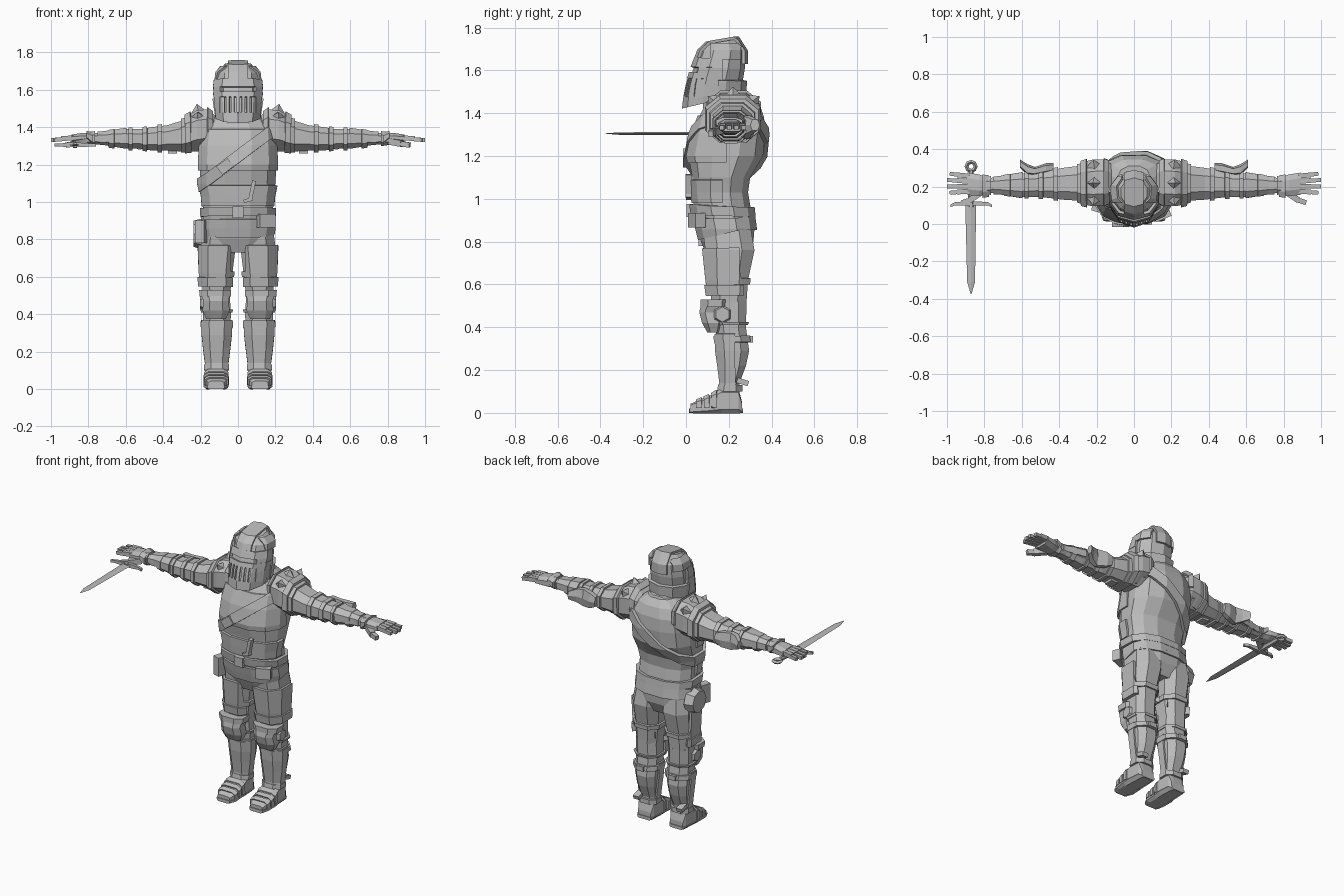
import bpy, bmesh, math
from mathutils import Matrix, Vector, Euler

if "Cube" in bpy.data.objects:
    bpy.data.objects.remove(bpy.data.objects["Cube"])

GREY = bpy.data.materials.new("steel grey")
GREY.diffuse_color = (0.5, 0.5, 0.5, 1)
GREY.use_nodes = True
GREY.node_tree.nodes["Principled BSDF"].inputs["Base Color"].default_value = GREY.diffuse_color


def finish(name, bm, mirror=False, thick=0):
    bmesh.ops.recalc_face_normals(bm, faces=bm.faces) if not thick else None
    me = bpy.data.meshes.new(name)
    bm.to_mesh(me)
    bm.free()
    me.materials.append(GREY)
    ob = bpy.data.objects.new(name, me)
    bpy.context.collection.objects.link(ob)
    if thick:
        m = ob.modifiers.new("thickness", 'SOLIDIFY')
        m.thickness, m.offset = thick, 1
    if mirror:
        m = ob.modifiers.new("mirror", 'MIRROR')
        m.use_mirror_merge = False
    return ob


def loft(name, axis, rings, n=8, phase=0.5, q=0.8, mirror=False):
    """Rings: (position along axis, a0, a1, b0, b1[, tilt])."""
    ang = [-math.pi / 2 + (k + phase) * 2 * math.pi / n for k in range(n)]
    pw = lambda v: math.copysign(abs(v) ** q, v) if abs(v) > 1e-6 else 0
    pts = [(pw(math.cos(t)), pw(math.sin(t))) for t in ang]
    ma, mb = max(p[0] for p in pts), max(abs(p[1]) for p in pts)
    bm = bmesh.new()
    loops = []
    for t, a0, a1, b0, b1, *tilt in rings:
        row = []
        for u, v in pts:
            a = (a0 + a1) / 2 + (a1 - a0) / 2 * u / ma
            b = (b0 + b1) / 2 + (b1 - b0) / 2 * v / mb
            c = t + (tilt[0] * v / mb if tilt else 0)
            row.append(bm.verts.new({'x': (c, a, b), 'y': (a, c, b), 'z': (a, b, c)}[axis]))
        loops.append(row)
    for r, s in zip(loops, loops[1:]):
        for i in range(n):
            j = (i + 1) % n
            bm.faces.new((r[i], r[j], s[j], s[i]))
    bm.faces.new(loops[0])
    bm.faces.new(loops[-1])
    return finish(name, bm, mirror)


def shell(name, src, cuts, thick, mirror=False):
    """Armour plate: part of a surface, thickened outward. Cuts: (axis or normal, low, high)."""
    bm = bmesh.new()
    bm.from_mesh(src.data)
    for ax, lo, hi in cuts:
        nrm = Vector({'x': (1, 0, 0), 'y': (0, 1, 0), 'z': (0, 0, 1)}.get(ax, ax)).normalized()
        for val, sgn in ((lo, -1), (hi, 1)):
            if val is not None:
                bmesh.ops.bisect_plane(bm, geom=bm.verts[:] + bm.edges[:] + bm.faces[:],
                                       plane_co=nrm * val, plane_no=nrm * sgn, clear_outer=True)
    return finish(name, bm, mirror, thick)


def block(name, loc, size, rot=(0, 0, 0), mirror=False):
    bm = bmesh.new()
    bmesh.ops.create_cube(bm, size=1, matrix=Matrix.LocRotScale(Vector(loc), Euler(rot), Vector(size)))
    return finish(name, bm, mirror)


def cone(name, loc, direction, r1, r2, depth, n, mirror=False):
    bm = bmesh.new()
    rot = Vector(direction).to_track_quat('Z', 'Y')
    bmesh.ops.create_cone(bm, cap_ends=True, segments=n, radius1=r1, radius2=r2, depth=depth,
                          matrix=Matrix.LocRotScale(Vector(loc), rot, None))
    return finish(name, bm, mirror)


# Torso with chest, belly and hip plates
torso = loft("torso", 'z', [
    (.88, -.18, .18, .05, .31), (.97, -.185, .185, .035, .30), (1.03, -.185, .185, .035, .29),
    (1.10, -.20, .20, .03, .30), (1.20, -.205, .205, .01, .36), (1.30, -.20, .20, .03, .37),
    (1.38, -.19, .19, .06, .365), (1.44, -.15, .15, .09, .345), (1.48, -.09, .09, .12, .31)], n=12)
shell("chest_plate", torso, [('z', 1.17, 1.38), ('y', None, .19)], .01)
shell("belly_plate", torso, [('z', .97, 1.09), ('y', None, .17)], .014)
shell("chest_sling", torso, [((.607, 0, -.795), -1.017, -.957)], .02)
block("sling_buckle", (-.07, .0, 1.19), (.075, .03, .055), (0, -.65, 0))
block("belly_hook", (.075, .012, 1.06), (.02, .03, .11), (0, .2, 0))
block("belly_hook_tip", (.055, .012, 1.01), (.05, .025, .018), (0, -.3, 0))
hips = loft("hips", 'z', [
    (.73, -.15, .15, .10, .28), (.80, -.18, .18, .07, .315), (.86, -.19, .19, .055, .32),
    (.93, -.185, .185, .04, .31)], n=12)
shell("upper_hip_lame", hips, [('z', .855, .91)], .012)
shell("lower_hip_lame", hips, [((0, -.25, 1), .77, .825)], .012)
shell("waist_belt", torso, [((0, .06, 1), .93, .975)], .02)
block("belt_buckle", (0, .018, .945), (.06, .03, .06))
block("belt_pouch", (.15, .05, .90), (.09, .05, .07), (0, 0, .4))
cone("round_flask", (-.21, .2, .83), (-1, 0, 0), .085, .07, .055, 8)
block("hip_pouch", (-.195, .10, .84), (.05, .07, .12), (0, 0, -.3))
loft("neck_collar", 'z', [(1.40, -.15, .15, .08, .34), (1.45, -.13, .13, .08, .31),
                          (1.50, -.085, .085, .09, .26)], n=10)

# Helmet with keel, visor bars and raised panels
helmet = loft("helmet", 'z', [
    (1.465, -.11, .11, -.01, .265, .035), (1.54, -.115, .115, .01, .265, .01),
    (1.61, -.12, .12, .035, .275), (1.69, -.11, .11, .065, .275),
    (1.735, -.07, .07, .10, .24, .012)], n=10, phase=0, q=.9)
FRONT = ('y', None, .17)
shell("brow_plate", helmet, [('z', 1.612, 1.655), FRONT], .015)
shell("visor_bridge", helmet, [('z', 1.56, 1.588), FRONT], .015)
shell("chin_plate", helmet, [('z', None, 1.478), FRONT], .012)
for i in range(-3, 4):
    shell("visor_bar", helmet, [('z', 1.475, 1.562), ('x', i * .026 - .008, i * .026 + .008), FRONT], .012)
shell("visor_cheek", helmet, [('z', 1.475, 1.562), ('x', .088, None), FRONT], .012, True)
shell("eye_corner", helmet, [('z', 1.585, 1.615), ('x', .085, None), FRONT], .013, True)
shell("helmet_comb", helmet, [('z', 1.63, None), ('x', -.05, .05)], .014)
shell("helmet_side_panel", helmet, [('z', 1.65, 1.72), ('x', .06, None), ('y', .12, .25)], .012, True)
shell("neck_guard", helmet, [('z', None, 1.555), ('y', .15, None)], .02)

# Arms with bands, forearm plates and elbow guards
arm = loft("arm", 'x', [
    (.18, .12, .32, 1.27, 1.44), (.30, .125, .31, 1.27, 1.435), (.38, .13, .30, 1.275, 1.41),
    (.46, .14, .285, 1.275, 1.40), (.52, .145, .275, 1.285, 1.39), (.60, .145, .27, 1.285, 1.39),
    (.72, .165, .25, 1.305, 1.372), (.79, .165, .245, 1.31, 1.368)], mirror=True)
for x0, x1 in ((.405, .43), (.485, .51), (.565, .585), (.66, .69), (.765, .79)):
    shell("arm_band", arm, [('x', x0, x1)], .01, True)
shell("forearm_plate", arm, [('x', .595, .75), ('z', 1.32, None)], .007, True)
loft("elbow_guard", 'x', [(.43, .28, .325, 1.31, 1.37), (.47, .27, .325, 1.29, 1.385),
                          (.53, .26, .305, 1.28, 1.39), (.57, .26, .32, 1.30, 1.385),
                          (.61, .30, .345, 1.32, 1.37)], n=6, mirror=True)
block("arm_buckle", (.35, .21, 1.272), (.05, .06, .025), mirror=True)

# Shoulder armour with pyramid studs
pauldron = loft("shoulder_plate", 'x', [
    (.12, .13, .32, 1.32, 1.46), (.165, .10, .345, 1.29, 1.495), (.22, .095, .345, 1.28, 1.49),
    (.275, .105, .33, 1.27, 1.46)], mirror=True)
shell("shoulder_rim", pauldron, [('x', .25, .275)], .013, True)
loft("shoulder_lame", 'x', [(.27, .105, .325, 1.265, 1.455), (.305, .115, .32, 1.265, 1.445)], mirror=True)
shell("shoulder_collar", pauldron, [('x', .14, .165), ('z', 1.36, None)], .012, True)
for d, p in (((.1, -.75, .65), (.215, .12, 1.465)), ((.1, .75, .65), (.215, .325, 1.465)),
             ((.2, 0, 1), (.215, .22, 1.50))):
    cone("shoulder_stud", p, d, .045, 0, .05, 4, True)

# Hands with fanned fingers
loft("hand", 'x', [(.78, .16, .25, 1.305, 1.365), (.83, .15, .265, 1.305, 1.37),
                   (.89, .155, .275, 1.315, 1.36)], mirror=True)
loft("hand_plate", 'x', [(.775, .145, .26, 1.30, 1.372), (.81, .14, .265, 1.335, 1.38)], mirror=True)
for i in range(4):
    y0, y1, tip = .175 + i * .027, .167 + i * .034, (.985, 1.0, 1.0, .985)[i]
    bm = bmesh.new()
    for xa, xb, ya, yb, z, w in ((.88, .945, y0, (y0 + y1) / 2, 1.341, .026),
                                 (.935, tip, (y0 + y1) / 2, y1, 1.334, .021)):
        bmesh.ops.create_cube(bm, size=1, matrix=Matrix.LocRotScale(
            Vector(((xa + xb) / 2, (ya + yb) / 2, z)),
            Euler((0, .08, math.atan2(yb - ya, xb - xa))), Vector((xb - xa, w, w))))
    finish("finger", bm, True)
block("thumb", (.845, .15, 1.318), (.08, .032, .034), (0, .15, -.6), True)
block("thumb_tip", (.895, .122, 1.308), (.05, .026, .028), (0, .15, -.3), True)

# Sword held under one palm
loft("sword_blade", 'y', [(.10, -.902, -.844, 1.298, 1.312), (-.31, -.892, -.85, 1.299, 1.311),
                          (-.375, -.873, -.869, 1.304, 1.306)], n=4, phase=0)
loft("sword_grip", 'y', [(.09, -.885, -.857, 1.292, 1.318), (.19, -.888, -.854, 1.29, 1.32),
                         (.285, -.883, -.859, 1.293, 1.317)], n=6)
loft("sword_guard", 'x', [(-.98, .09, .105, 1.297, 1.313), (-.955, .10, .118, 1.297, 1.313),
                          (-.90, .10, .12, 1.293, 1.317), (-.84, .10, .12, 1.293, 1.317),
                          (-.785, .10, .118, 1.297, 1.313), (-.76, .09, .105, 1.297, 1.313)], n=4)
bpy.ops.mesh.primitive_torus_add(location=(-.871, .308, 1.305), major_radius=.024, minor_radius=.011,
                                 major_segments=8, minor_segments=4)
pommel = bpy.context.object
pommel.name = "sword_pommel"
pommel.data.materials.append(GREY)

# Thighs with hanging plates
thigh = loft("thigh", 'z', [
    (.48, .045, .185, .125, .28), (.62, .03, .195, .105, .29), (.76, .012, .20, .09, .32),
    (.88, .008, .185, .075, .30)], mirror=True)
shell("thigh_plate", thigh, [('z', .55, .77), ('x', .05, None), ('y', None, .25)], .016, True)
shell("thigh_plate_rim", thigh, [('z', .55, .60), ('x', .045, None), ('y', None, .255)], .025, True)
shell("thigh_strap", thigh, [('z', .60, .63)], .012, True)

# Lower legs, knee guards, greaves and spurs
shin = loft("lower_leg", 'z', [
    (.05, .06, .168, .15, .25), (.14, .06, .168, .165, .25), (.22, .05, .178, .155, .28),
    (.29, .042, .185, .145, .295), (.40, .038, .188, .14, .28), (.52, .045, .188, .13, .283)], mirror=True)
shell("greave", shin, [('z', .12, .37), ('y', None, .23)], .01, True)
shell("calf_strap", shin, [('z', .33, .36)], .014, True)
shell("knee_strap", shin, [('z', .40, .425)], .014, True)
block("calf_buckle", (.115, .295, .345), (.05, .035, .03), mirror=True)
loft("knee_guard", 'z', [(.375, .065, .17, .10, .16), (.42, .045, .19, .075, .18),
                         (.47, .05, .185, .062, .17), (.53, .04, .205, .075, .20)], n=8, mirror=True)
loft("knee_rim", 'z', [(.495, .038, .205, .068, .20), (.53, .036, .208, .068, .205)], mirror=True)
cone("knee_wing", (.19, .17, .46), (1, 0, 0), .05, .035, .025, 6, True)
block("heel_spur", (.155, .265, .145), (.04, .055, .025), (-.3, 0, 0), True)

# Boots with overlapping toe plates
boot = loft("boot", 'y', [
    (.02, .075, .16, 0, .042), (.055, .058, .172, 0, .058), (.12, .058, .178, 0, .085),
    (.165, .055, .175, 0, .115), (.245, .06, .17, 0, .115), (.262, .07, .16, 0, .05)],
    q=.45, mirror=True)
for y0 in (.05, .085, .12):
    shell("toe_lame", boot, [('y', y0, y0 + .025), ('z', .022, None)], .008, True)
shell("boot_cuff", shin, [('z', .10, .13)], .014, True)
shell("boot_sole", boot, [('z', .002, .02)], .006, True)
